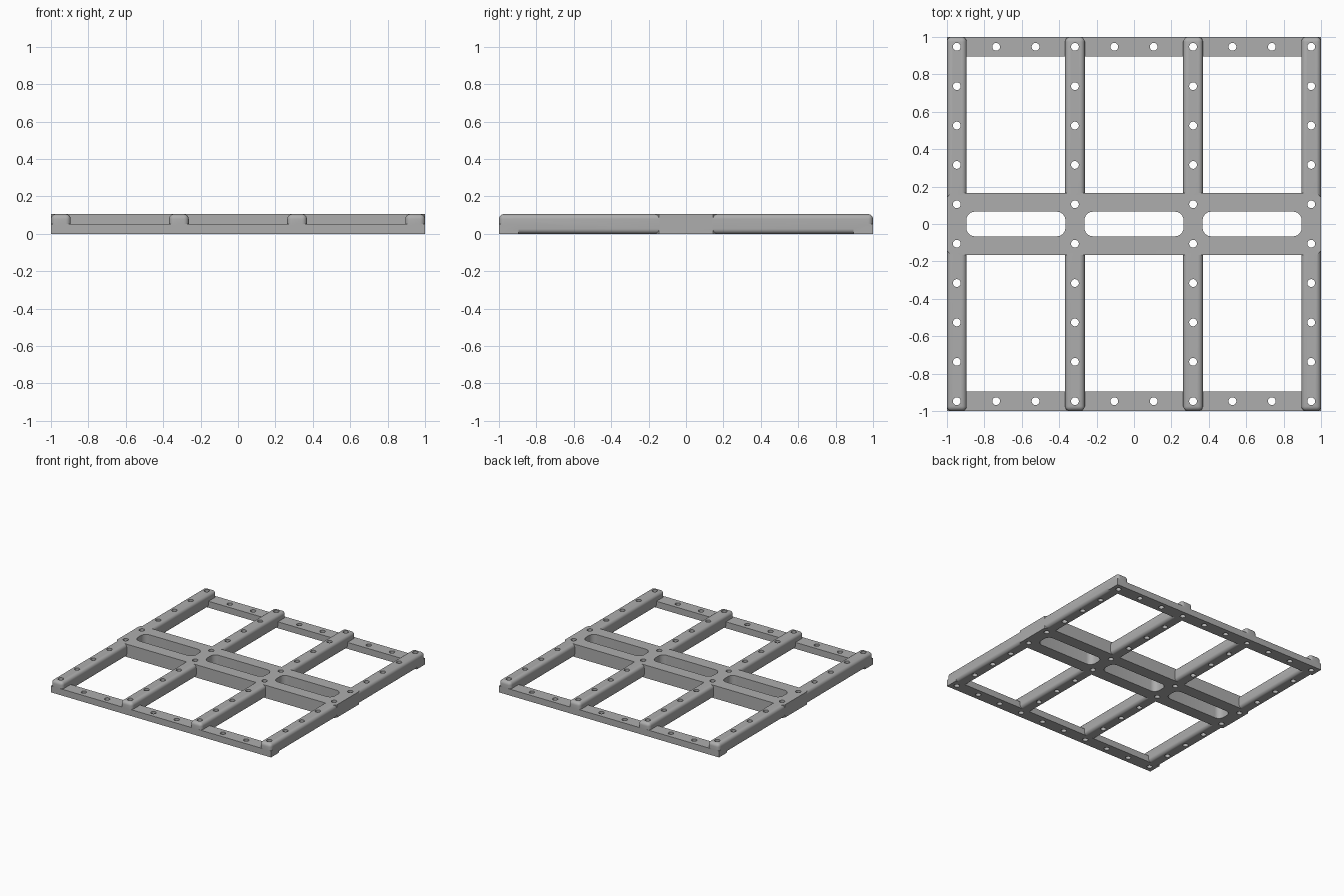
import bpy, bmesh, math
from mathutils import Matrix, Vector

if "Cube" in bpy.data.objects:
    bpy.data.objects.remove(bpy.data.objects["Cube"], do_unlink=True)

PITCH = 2 / 9.5          # hole spacing
W = PITCH / 2            # bar width and full height
EDGE = 1 - W / 2         # centre line of the outer bars
HOLES = [(i - 4.5) * PITCH for i in range(10)]
BARS = [HOLES[i] for i in (0, 3, 6, 9)]

grey = bpy.data.materials.new("grey plastic")
grey.use_nodes = True
COLOUR = (0.42, 0.42, 0.42, 1)
grey.diffuse_color = COLOUR
grey.node_tree.nodes["Principled BSDF"].inputs["Base Color"].default_value = COLOUR


def add_object(name, bm):
    bmesh.ops.recalc_face_normals(bm, faces=bm.faces)
    mesh = bpy.data.meshes.new(name)
    bm.to_mesh(mesh)
    bm.free()
    mesh.materials.append(grey)
    obj = bpy.data.objects.new(name, mesh)
    bpy.context.collection.objects.link(obj)
    return obj


def block(name, x0, x1, y0, y1, z0, z1, radius=0, segments=1, upright_only=False):
    """Box with optional rounding on all edges or only the upright ones."""
    bm = bmesh.new()
    centre = Vector(((x0 + x1) / 2, (y0 + y1) / 2, (z0 + z1) / 2))
    size = Matrix.Diagonal((x1 - x0, y1 - y0, z1 - z0, 1))
    bmesh.ops.create_cube(bm, size=1, matrix=Matrix.Translation(centre) @ size)
    if radius:
        edges = [e for e in bm.edges if not upright_only
                 or abs(e.verts[0].co.z - e.verts[1].co.z) > 0.01]
        bmesh.ops.bevel(bm, geom=edges, offset=radius, segments=segments,
                        profile=0.5, affect='EDGES')
    return add_object(name, bm)


def boolean(target, other, operation):
    mod = target.modifiers.new(operation.lower(), 'BOOLEAN')
    mod.operation = operation
    mod.solver = 'EXACT'
    mod.object = other
    other.hide_render = True
    bpy.context.view_layer.objects.active = target
    bpy.ops.object.modifier_apply(modifier=mod.name)
    bpy.data.objects.remove(other, do_unlink=True)


# Central plate with trimmed corners
frame = block("frame", -1, 1, -0.166, 0.166, 0, W, 0.022, 1, True)

# Low front and back rails, and rounded bars running outward from the plate
for side in (-1, 1):
    y0, y1 = sorted((side, side * (1 - W)))
    boolean(frame, block("rail", -1, 1, y0, y1, 0, W / 2), 'UNION')
    for x in BARS:
        y0, y1 = sorted((side, side * 0.11))
        bar = block("bar", x - W / 2, x + W / 2, y0, y1, 0, W, 0.026, 5)
        boolean(frame, bar, 'UNION')

# Three long slots in the plate
for x in (-3 * PITCH, 0, 3 * PITCH):
    slot = block("slot_cutter", x - 0.265, x + 0.265, -0.066, 0.066, -0.1, 0.3,
                 0.046, 6, True)
    boolean(frame, slot, 'DIFFERENCE')

# Round holes along every bar, rail and plate edge
bm = bmesh.new()
for i, x in enumerate(HOLES):
    for j, y in enumerate(HOLES):
        on_bar = i in (0, 3, 6, 9)
        on_rail = j in (0, 9)
        if on_bar or on_rail:
            bmesh.ops.create_cone(bm, cap_ends=True, segments=20, radius1=0.021,
                                  radius2=0.021, depth=0.5,
                                  matrix=Matrix.Translation((x, y, 0)))
boolean(frame, add_object("hole_cutter", bm), 'DIFFERENCE')

# Smooth the fillets and keep the edges sharp
for obj in bpy.context.selected_objects:
    obj.select_set(False)
frame.select_set(True)
bpy.context.view_layer.objects.active = frame
bpy.ops.object.shade_smooth_by_angle(angle=math.radians(30))
